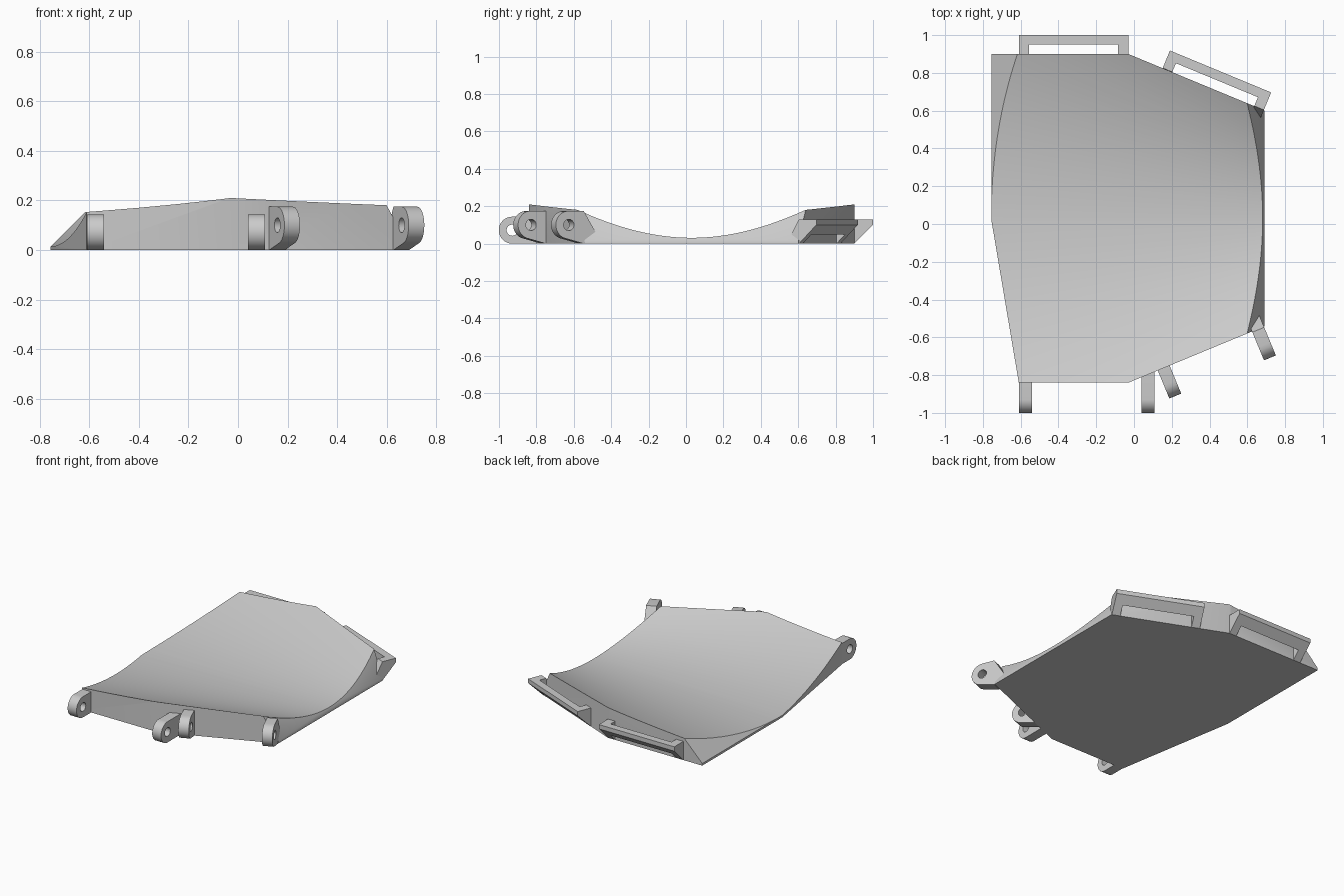
import bpy, bmesh
from math import radians, sin, cos, pi
from mathutils import Matrix, Vector

if "Cube" in bpy.data.objects:
    bpy.data.objects.remove(bpy.data.objects["Cube"])

grey = bpy.data.materials.new("plain grey")
grey.use_nodes = True
grey.diffuse_color = (0.6, 0.6, 0.6, 1)
grey.node_tree.nodes["Principled BSDF"].inputs["Base Color"].default_value = (0.6, 0.6, 0.6, 1)


def finish(name, bm):
    bmesh.ops.recalc_face_normals(bm, faces=bm.faces)
    mesh = bpy.data.meshes.new(name)
    bm.to_mesh(mesh)
    bm.free()
    mesh.materials.append(grey)
    obj = bpy.data.objects.new(name, mesh)
    bpy.context.collection.objects.link(obj)
    return obj


def loft(bm, first, second):
    """Closed solid between two matching rings of points."""
    a = [bm.verts.new(p) for p in first]
    b = [bm.verts.new(p) for p in second]
    bm.faces.new(a)
    bm.faces.new(b[::-1])
    for i in range(len(a)):
        j = (i + 1) % len(a)
        bm.faces.new((a[i], b[i], b[j], a[j]))


def extrude_profile(bm, profile, u0, u1):
    """Extrude an (outward, height) profile along local x."""
    loft(bm, *[[(u, d, z) for d, z in profile] for u in (u0, u1)])


def activate(obj):
    bpy.ops.object.select_all(action='DESELECT')
    obj.select_set(True)
    bpy.context.view_layer.objects.active = obj


def cut(obj, cutter):
    cutter.hide_render = True
    mod = obj.modifiers.new("cut", 'BOOLEAN')
    mod.operation = 'DIFFERENCE'
    mod.solver = 'EXACT'
    mod.object = cutter
    activate(obj)
    bpy.ops.object.modifier_apply(modifier=mod.name)
    bpy.data.objects.remove(cutter)
    bpy.ops.object.shade_smooth_by_angle(angle=radians(30))


def place(obj, x, y, degrees):
    obj.matrix_world = Matrix.Translation((x, y, 0)) @ Matrix.Rotation(radians(degrees), 4, 'Z')


# Panel: footprint block with two sloping sides
footprint = [(-0.755, 0.9), (-0.03, 0.9), (0.69, 0.602), (0.69, -0.542),
             (-0.03, -0.84), (-0.61, -0.84), (-0.755, 0.02)]
bm = bmesh.new()
loft(bm, *[[(x, y, z) for x, y in footprint] for z in (0, 0.4)])
for point, normal in (((-0.755, 0, 0.015), (-1, 0, 1)), ((0.69, 0, 0.015), (1, 0, 0.55))):
    cutting = bmesh.ops.bisect_plane(bm, geom=bm.verts[:] + bm.edges[:] + bm.faces[:],
                                     plane_co=point, plane_no=normal, clear_outer=True)
    rim = [e for e in cutting["geom_cut"] if isinstance(e, bmesh.types.BMEdge)]
    bmesh.ops.contextual_create(bm, geom=rim)
panel = finish("curved_panel", bm)

# Conical hollow in the top of the panel
def hollow_section(x, steps=64):
    spread = 3.97 - 2.5 * x
    ring = []
    for i in range(steps + 1):
        s = -0.4 + 0.8 * i / steps
        ring.append((x, 0.03 + s * spread, 0.023 + 0.012 * x + s * s * spread))
    return ring + [(x, ring[-1][1], 1.5), (x, ring[0][1], 1.5)]

bm = bmesh.new()
loft(bm, hollow_section(-0.9), hollow_section(0.9))
cut(panel, finish("hollow_cutter", bm))


# Hinge lugs: rounded plates with a pin hole
def lug(name, x, y, degrees, r, zc, back):
    d = 0.161 - r
    start = -pi / 2 if zc <= r else -pi / 2 - 0.02
    arc = [(d + r * cos(start + (pi / 2 - start) * i / 24),
            zc + r * sin(start + (pi / 2 - start) * i / 24)) for i in range(25)]
    if zc > r:
        # Sloping underside runs from the wall foot onto the round end
        arc = [p for p in arc if p[0] > d + r * 0.25]
        arc.append((d, zc + r)) if arc[-1][0] > d else None
    bm = bmesh.new()
    extrude_profile(bm, arc + back, -0.034, 0.034)
    plate = finish(name, bm)
    bm = bmesh.new()
    bmesh.ops.create_cone(bm, cap_ends=True, segments=32, radius1=0.03, radius2=0.03, depth=0.3,
                          matrix=Matrix.Translation((0, d, zc)) @ Matrix.Rotation(pi / 2, 4, 'Y'))
    cut(plate, finish("pin_cutter", bm))
    place(plate, x, y, degrees)


pointed = [(0, 0.175), (-0.07, 0.06), (0, 0)]
lug("front_lug_right", -0.575, -0.84, 180, 0.072, 0.072, [(-0.02, 0.144), (-0.02, 0)])
lug("front_lug_middle", 0.075, -0.84, 180, 0.072, 0.072, [(-0.06, 0.144), (-0.06, 0)])
lug("angled_lug_inner", 0.157, -0.762, 202.5, 0.075, 0.1, pointed)
lug("angled_lug_outer", 0.658, -0.56, 202.5, 0.075, 0.1, pointed)


# Latch loops: two wedge arms joined by an outer bar
def latch_loop(name, x, y, degrees):
    arm = [(0, 0), (0.1, 0.1), (0.1, 0.13), (0, 0.13), (-0.05, 0.04)]
    bar = [(0.05, 0.05), (0.1, 0.1), (0.1, 0.13), (0.05, 0.13)]
    bm = bmesh.new()
    for profile, u0, u1 in ((arm, 0, 0.055), (bar, 0.055, 0.525), (arm, 0.525, 0.58)):
        extrude_profile(bm, profile, u0, u1)
    place(finish(name, bm), x, y, degrees)


latch_loop("back_latch_straight", -0.61, 0.9, 0)
latch_loop("back_latch_angled", 0.152, 0.826, -22.5)
